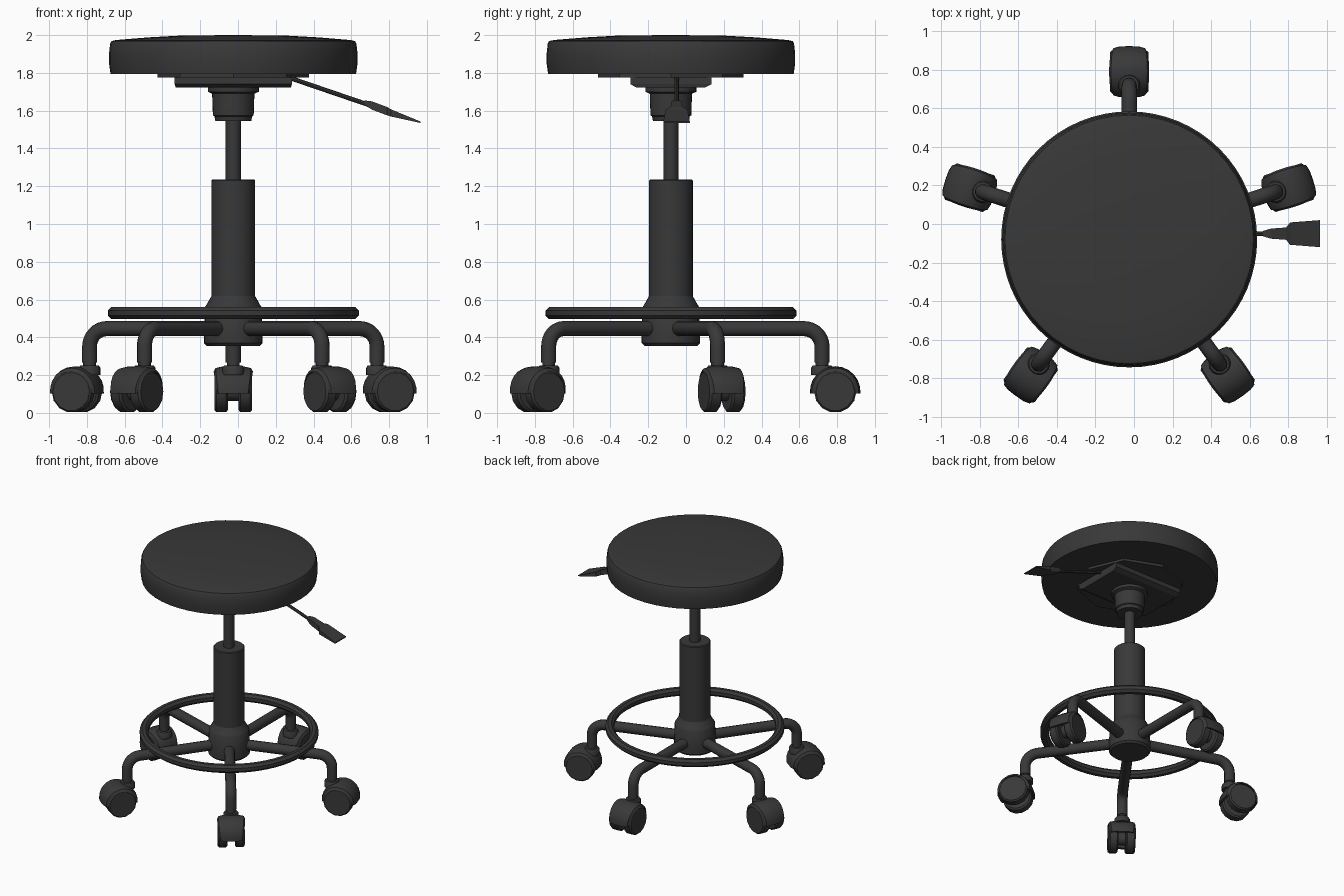
import bpy, bmesh, math
from math import radians, sin, cos, pi
from mathutils import Matrix, Vector

cube = bpy.data.objects.get("Cube")
if cube:
    bpy.data.objects.remove(cube, do_unlink=True)

AXIS = Matrix.Translation((-0.025, -0.08, 0))

black = bpy.data.materials.new("charcoal_black")
black.use_nodes = True
black.diffuse_color = (0.04, 0.04, 0.04, 1)
black.node_tree.nodes["Principled BSDF"].inputs["Base Color"].default_value = (0.04, 0.04, 0.04, 1)


def finish(name, bm, matrix=AXIS, smooth=35):
    bmesh.ops.remove_doubles(bm, verts=bm.verts, dist=0.0001)
    bmesh.ops.recalc_face_normals(bm, faces=bm.faces)
    mesh = bpy.data.meshes.new(name)
    bm.to_mesh(mesh)
    bm.free()
    mesh.materials.append(black)
    ob = bpy.data.objects.new(name, mesh)
    bpy.context.collection.objects.link(ob)
    ob.matrix_world = matrix
    if smooth:
        bpy.ops.object.select_all(action='DESELECT')
        ob.select_set(True)
        bpy.context.view_layer.objects.active = ob
        bpy.ops.object.shade_smooth_by_angle(angle=radians(smooth))
    return ob


def lathe(name, profile, steps=32, matrix=AXIS, closed=False):
    """Turn (radius, height) points around the local z axis."""
    bm = bmesh.new()
    vs = [bm.verts.new((r, 0, z)) for r, z in profile]
    pairs = list(zip(vs, vs[1:])) + ([(vs[-1], vs[0])] if closed else [])
    edges = [bm.edges.new(p) for p in pairs]
    bmesh.ops.spin(bm, geom=vs + edges, cent=(0, 0, 0), axis=(0, 0, 1),
                   angle=2 * pi, steps=steps, use_duplicate=False)
    return finish(name, bm, matrix)


def sweep(name, path, radius, sides=12, matrix=AXIS):
    """Round tube along a path in the local xz plane."""
    bm = bmesh.new()
    rings = []
    for i, p in enumerate(path):
        p = Vector(p)
        t = (Vector(path[min(i + 1, len(path) - 1)]) - Vector(path[max(i - 1, 0)])).normalized()
        n = Vector((-t.z, 0, t.x))
        rings.append([bm.verts.new(p + radius * (n * cos(a) + Vector((0, sin(a), 0))))
                      for a in (2 * pi * k / sides for k in range(sides))])
    for a, b in zip(rings, rings[1:]):
        for k in range(sides):
            j = (k + 1) % sides
            bm.faces.new((a[k], a[j], b[j], b[k]))
    bm.faces.new(rings[0])
    bm.faces.new(rings[-1])
    return finish(name, bm, matrix)


def loft(name, sections, matrix=AXIS):
    """Skin a closed solid through equal-length point loops."""
    bm = bmesh.new()
    loops = [[bm.verts.new(p) for p in s] for s in sections]
    n = len(loops[0])
    for a, b in zip(loops, loops[1:]):
        for k in range(n):
            bm.faces.new((a[k], a[(k + 1) % n], b[(k + 1) % n], b[k]))
    bm.faces.new(loops[0])
    bm.faces.new(loops[-1])
    return finish(name, bm, matrix, smooth=0)


# Seat cushion
lathe("seat", [(0, 1.795), (0.65, 1.795), (0.658, 1.85), (0.658, 1.9), (0.652, 1.955),
               (0.645, 1.968), (0.62, 1.974), (0.45, 1.988), (0.27, 1.998), (0, 2.0)], 48)

# Octagonal mounting plate and tilt box below the seat
octagon = [(0.4 * cos(pi * k / 4), 0.385 * sin(pi * k / 4)) for k in range(8)]
loft("seat_plate", [[(x, y, z) for x, y in octagon] for z in (1.776, 1.796)])


def rect(hx, hy, z):
    return [(sx * hx, sy * hy, z) for sx, sy in ((-1, -1), (1, -1), (1, 1), (-1, 1))]


loft("mechanism_box", [rect(0.305, 0.18, 1.722), rect(0.31, 0.215, 1.74), rect(0.31, 0.215, 1.777)])

# Socket, gas lift and column
lathe("lift_socket", [(0, 1.545), (0.095, 1.545), (0.1, 1.57), (0.108, 1.575), (0.112, 1.69),
                      (0.135, 1.7), (0.135, 1.725), (0, 1.725)])
lathe("piston", [(0, 1.2), (0.04, 1.2), (0.04, 1.56), (0, 1.56)], 20)
lathe("column", [(0, 0.55), (0.116, 0.55), (0.116, 1.23), (0.11, 1.236), (0, 1.236)])
lathe("hub", [(0, 0.355), (0.14, 0.355), (0.155, 0.37), (0.155, 0.4), (0.15, 0.56),
              (0.143, 0.57), (0.116, 0.618), (0, 0.618)])

# Foot ring
lathe("foot_ring", [(0.633 + 0.034 * cos(a), 0.528 + 0.034 * sin(a))
                    for a in (pi / 8 + pi * k / 4 for k in range(8))], 64, closed=True)

# Height lever and its paddle
lever_at = Matrix.Translation((0, -0.05, 0))
sweep("lever_rod", [(0.2, 0, 1.79), (0.29, 0, 1.768), (0.7, 0, 1.628)], 0.012, 8, lever_at)
paddle = [(0.67, 0.014, 1.642, 0.012), (0.71, 0.026, 1.627, 0.022), (0.79, 0.032, 1.597, 0.022),
          (0.81, 0.058, 1.588, 0.019), (0.965, 0.07, 1.539, 0.004)]
loft("lever_paddle", [[(x, -w, z - h), (x, w, z - h), (x, w, z + h), (x, -w, z + h)]
                      for x, w, z, h in paddle], lever_at)

# Five bent legs, each with a twin-wheel caster
REACH, BEND, LEG_Z = 0.8, 0.095, 0.446
leg_path = [(0.1, 0, LEG_Z)]
leg_path += [(REACH - BEND + BEND * sin(a), 0, LEG_Z - BEND + BEND * cos(a))
             for a in (pi / 2 * k / 8 for k in range(9))]
leg_path += [(REACH, 0, 0.268)]

for i in range(5):
    turn = AXIS @ Matrix.Rotation(radians(90 + 72 * i), 4, 'Z')
    tag = f"_{i + 1}"
    sweep("leg" + tag, leg_path, 0.04, 12, turn)
    stem = turn @ Matrix.Translation((REACH, 0, 0))
    lathe("caster_stem" + tag, [(0, 0.2), (0.058, 0.2), (0.058, 0.238), (0.05, 0.25), (0.034, 0.252),
                                (0.034, 0.275), (0, 0.275)], 14, stem)

    # Wheels turn on an axle lying across the leg
    axle = turn @ Matrix.Translation((0.87, 0, 0.113)) @ Matrix.Rotation(pi / 2, 4, 'X')
    for side, s in (("left", 1), ("right", -1)):
        lathe(f"wheel_{side}{tag}", [(0, s * 0.028), (0.1, s * 0.028), (0.112, s * 0.038),
                                     (0.112, s * 0.088), (0.102, s * 0.1), (0, s * 0.1)], 14, axle)
    lathe("wheel_bracket" + tag, [(0, -0.03), (0.05, -0.03), (0.05, 0.03), (0, 0.03)], 12, axle)

    # Curved hood over both wheels
    bm = bmesh.new()
    rim = [(0.106, -0.104), (0.124, -0.094), (0.132, -0.06), (0.134, 0),
           (0.132, 0.06), (0.124, 0.094), (0.106, 0.104)]
    rim += [(0.114, 0.085), (0.114, -0.085)]
    rows = []
    for k in range(13):
        a = radians(-5 + 190 * k / 12)
        rows.append([bm.verts.new((r * cos(a), r * sin(a), w * (0.85 + 0.15 * sin(max(a, 0)))))
                     for r, w in rim])
    for a, b in zip(rows, rows[1:]):
        for k in range(len(rim)):
            j = (k + 1) % len(rim)
            bm.faces.new((a[k], a[j], b[j], b[k]))
    bm.faces.new(rows[0])
    bm.faces.new(rows[-1])
    finish("caster_hood" + tag, bm, axle)
